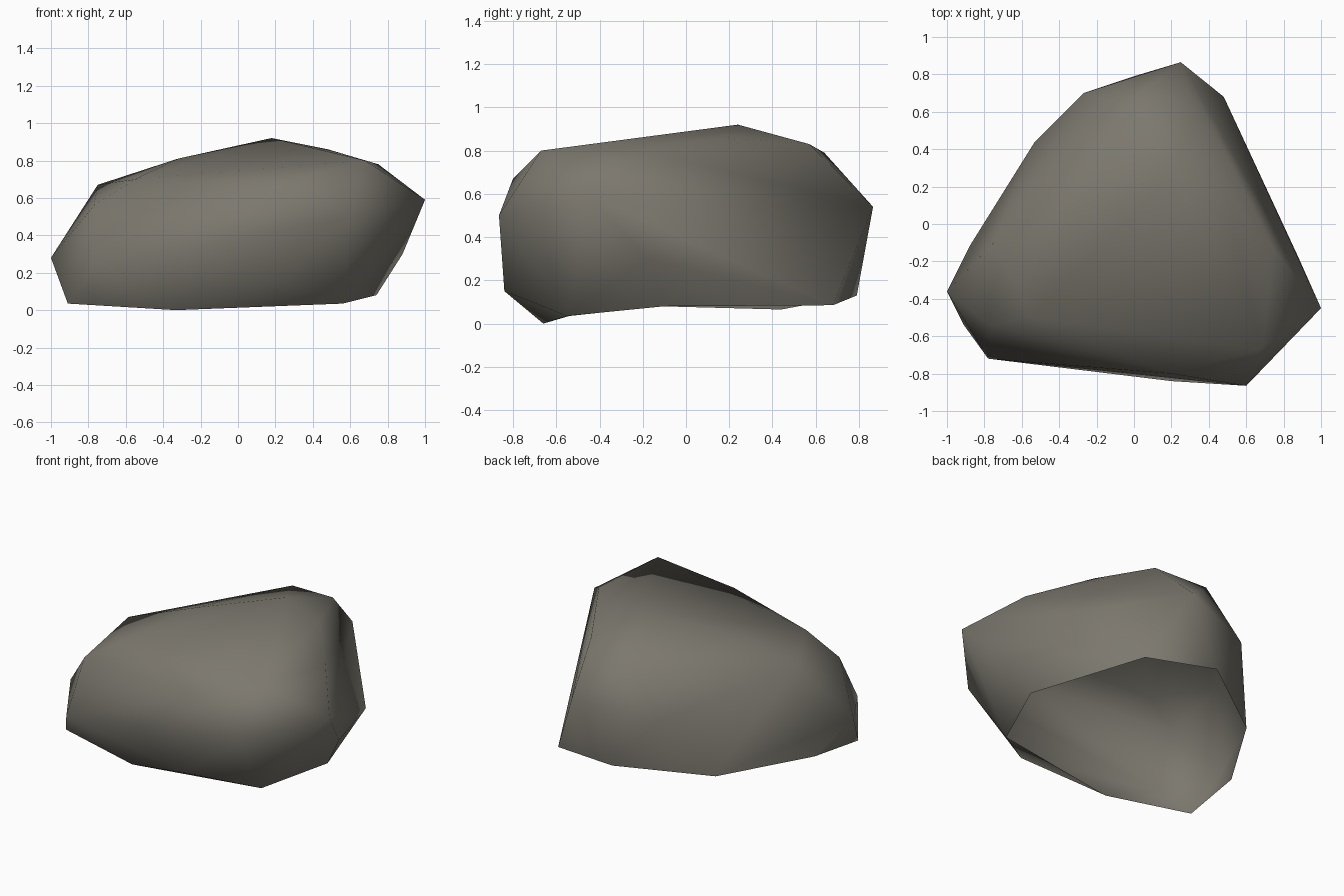
import bpy, bmesh

if "Cube" in bpy.data.objects:
    bpy.data.objects.remove(bpy.data.objects["Cube"])

# corner points of the boulder, ring by ring
base = [(.74, -.10, .08), (.48, .68, .085), (0, .79, .13), (-.53, .44, .065),
        (-.88, -.12, .08), (-.91, -.54, .035), (-.33, -.66, 0), (.56, -.55, .035)]
middle = [(1, -.45, .59), (.88, -.18, .30), (.25, .865, .54), (-.27, .70, .46),
          (-1, -.36, .28), (-.78, -.72, .23), (.20, -.84, .15), (.60, -.865, .50)]
crown = [(.18, .24, .92), (.48, .19, .86), (.31, .57, .83), (-.04, .64, .79),
         (.75, -.14, .78), (-.32, 0, .81), (-.75, -.10, .67), (-.55, -.50, .70),
         (-.77, -.54, .56), (.20, -.80, .67), (.68, -.67, .80)]

# faceted stone body: hull around the corners
bm = bmesh.new()
base_verts = {bm.verts.new(p) for p in base}
for p in middle + crown:
    bm.verts.new(p)
bmesh.ops.convex_hull(bm, input=bm.verts)
bmesh.ops.recalc_face_normals(bm, faces=bm.faces)

# open underside: the boulder is a hollow shell
bottom = [f for f in bm.faces if all(v in base_verts for v in f.verts)]
bmesh.ops.delete(bm, geom=bottom, context='FACES')
bmesh.ops.delete(bm, geom=[v for v in bm.verts if not v.link_faces], context='VERTS')

# soft shading all over
for f in bm.faces:
    f.smooth = True
mesh = bpy.data.meshes.new("boulder")
bm.to_mesh(mesh)
bm.free()
boulder = bpy.data.objects.new("boulder", mesh)
bpy.context.collection.objects.link(boulder)

# single stone colour
stone = bpy.data.materials.new("warm grey stone")
stone.diffuse_color = (.20, .187, .157, 1)
stone.use_nodes = True
stone.node_tree.nodes["Principled BSDF"].inputs["Base Color"].default_value = stone.diffuse_color
mesh.materials.append(stone)
